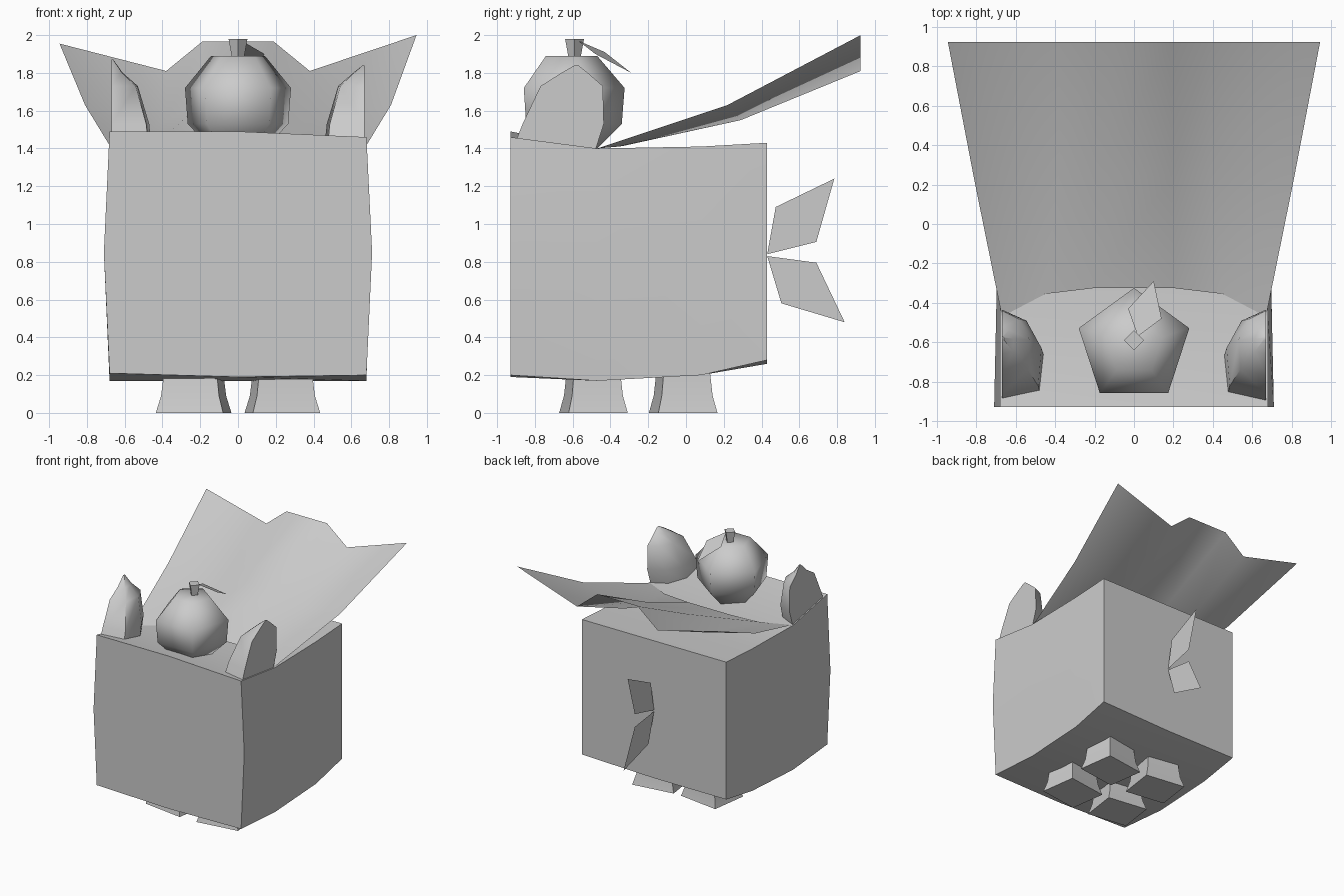
import bpy, bmesh, math
from mathutils import Matrix, Vector

if "Cube" in bpy.data.objects:
    bpy.data.objects.remove(bpy.data.objects["Cube"], do_unlink=True)

GREY = (0.6, 0.6, 0.6, 1.0)
grey = bpy.data.materials.new("plain_grey")
grey.use_nodes = True
grey.diffuse_color = GREY
grey.node_tree.nodes["Principled BSDF"].inputs["Base Color"].default_value = GREY


def finish(name, bm, angle=None):
    """Turn a bmesh into a named object; smooth edges below the angle."""
    bmesh.ops.remove_doubles(bm, verts=bm.verts, dist=0.0005)
    bmesh.ops.recalc_face_normals(bm, faces=bm.faces)
    mesh = bpy.data.meshes.new(name)
    bm.to_mesh(mesh)
    bm.free()
    mesh.materials.append(grey)
    obj = bpy.data.objects.new(name, mesh)
    bpy.context.collection.objects.link(obj)
    if angle:
        bpy.ops.object.select_all(action="DESELECT")
        obj.select_set(True)
        bpy.context.view_layer.objects.active = obj
        bpy.ops.object.shade_smooth_by_angle(angle=math.radians(angle))
    return obj


def loft(name, rings, closed=True, angle=None):
    """Skin a list of equal rings; closed rings also get end caps."""
    bm = bmesh.new()
    rows = [[bm.verts.new(p) for p in ring] for ring in rings]
    n = len(rows[0])
    for a, b in zip(rows, rows[1:]):
        for i in range(n if closed else n - 1):
            j = (i + 1) % n
            bm.faces.new((a[i], a[j], b[j], b[i]))
    if closed:
        bm.faces.new(rows[0])
        bm.faces.new(rows[-1])
    return finish(name, bm, angle)


def plate(name, points):
    bm = bmesh.new()
    bm.faces.new([bm.verts.new(p) for p in points])
    return finish(name, bm)


# Body: slightly bulging box, lofted front to back
def body_ring(y, bulge, bottom, top):
    w = 0.68
    return [(-w, y, bottom[0]), (0, y, bottom[1]), (w, y, bottom[2]), (bulge, y, 0.85),
            (w, y, top[2]), (0, y, top[1]), (-w, y, top[0]), (-bulge, y, 0.85)]


loft("body", [
    body_ring(-0.93, 0.71, (0.21, 0.19, 0.20), (1.49, 1.49, 1.46)),
    body_ring(-0.47, 0.70, (0.17, 0.17, 0.17), (1.40, 1.40, 1.40)),
    body_ring(0.08, 0.69, (0.20, 0.20, 0.20), (1.41, 1.41, 1.41)),
    body_ring(0.43, 0.68, (0.26, 0.26, 0.28), (1.43, 1.43, 1.43)),
], angle=30)

# Legs: flared blocks turned a little outward
for side, s in (("left", 1), ("right", -1)):
    for end, cy in (("front", -0.49), ("back", -0.015)):
        turn = Matrix.Rotation(math.radians(8) * s, 3, "Z")
        rings = []
        for z, k in ((0, 1), (0.09, 0.86), (0.22, 0.78)):
            corners = [(-1, -1), (1, -1), (1, 1), (-1, 1)]
            rings.append([turn @ Vector((0.18 * k * a, 0.158 * k * b, 0))
                          + Vector((0.235 * s, cy, z)) for a, b in corners])
        loft(f"{side}_{end}_leg", rings, angle=30)

# Ears: half cones with a flat outer side
for side, s, tip in (("left", 1, 1.84), ("right", -1, 1.87)):
    rings = []
    for z, front, back, depth in ((1.39, -0.92, -0.48, 0.215), (1.53, -0.865, -0.435, 0.20),
                                  (1.73, -0.77, -0.44, 0.14), (1.80, -0.66, -0.52, 0.06),
                                  (tip, -0.59, -0.57, 0.01)):
        rings.append([(s * (0.67 - depth * d), front + (back - front) * t, z)
                      for t, d in ((0, 0), (0.1, 0.92), (0.55, 1), (0.87, 0.62), (1, 0))])
    loft(f"{side}_ear", rings, angle=50)

# Fruit: five-sided rounded body
rings = []
for z, r in ((1.38, 0.13), (1.53, 0.28), (1.72, 0.295), (1.89, 0.15)):
    rings.append([(r * math.sin(math.tau * i / 5), r * math.cos(math.tau * i / 5) - 0.62, z)
                  for i in range(5)])
loft("fruit", rings, angle=89)

# Stem and leaf
rings = []
for z, r, y in ((1.87, 0.03, -0.59), (1.98, 0.05, -0.59)):
    rings.append([(r * math.cos(math.pi * i / 2), y + r * math.sin(math.pi * i / 2), z)
                  for i in range(4)])
loft("fruit_stem", rings)
plate("fruit_leaf", [(0.02, -0.57, 1.97), (0.14, -0.48, 1.90),
                     (0.10, -0.29, 1.80), (-0.03, -0.43, 1.91)])

# Cape: folded sheet rising behind the ears
cape_rows = []
for half in ([(0.67, -0.47, 1.40), (0.45, -0.355, 1.41), (0.20, -0.325, 1.415)],
             [(0.81, 0.22, 1.63), (0.38, 0.29, 1.55), (0.19, 0.25, 1.64)],
             [(0.945, 0.925, 1.98), (0.38, 0.925, 1.81), (0.19, 0.925, 1.965)]):
    cape_rows.append([(-x, y, z) for x, y, z in half] + half[::-1])
tip = cape_rows[-1]
tip[0] = (-0.945, 0.925, 1.955)
tip[-1] = (0.945, 0.925, 2.0)
loft("cape", cape_rows, closed=False, angle=89)

# Tail: two flat fins
plate("upper_tail_fin", [(0, 0.43, 0.84), (0, 0.475, 1.09), (0, 0.785, 1.24), (0, 0.69, 0.905)])
plate("lower_tail_fin", [(0, 0.43, 0.83), (0, 0.505, 0.58), (0, 0.84, 0.48), (0, 0.69, 0.795)])
